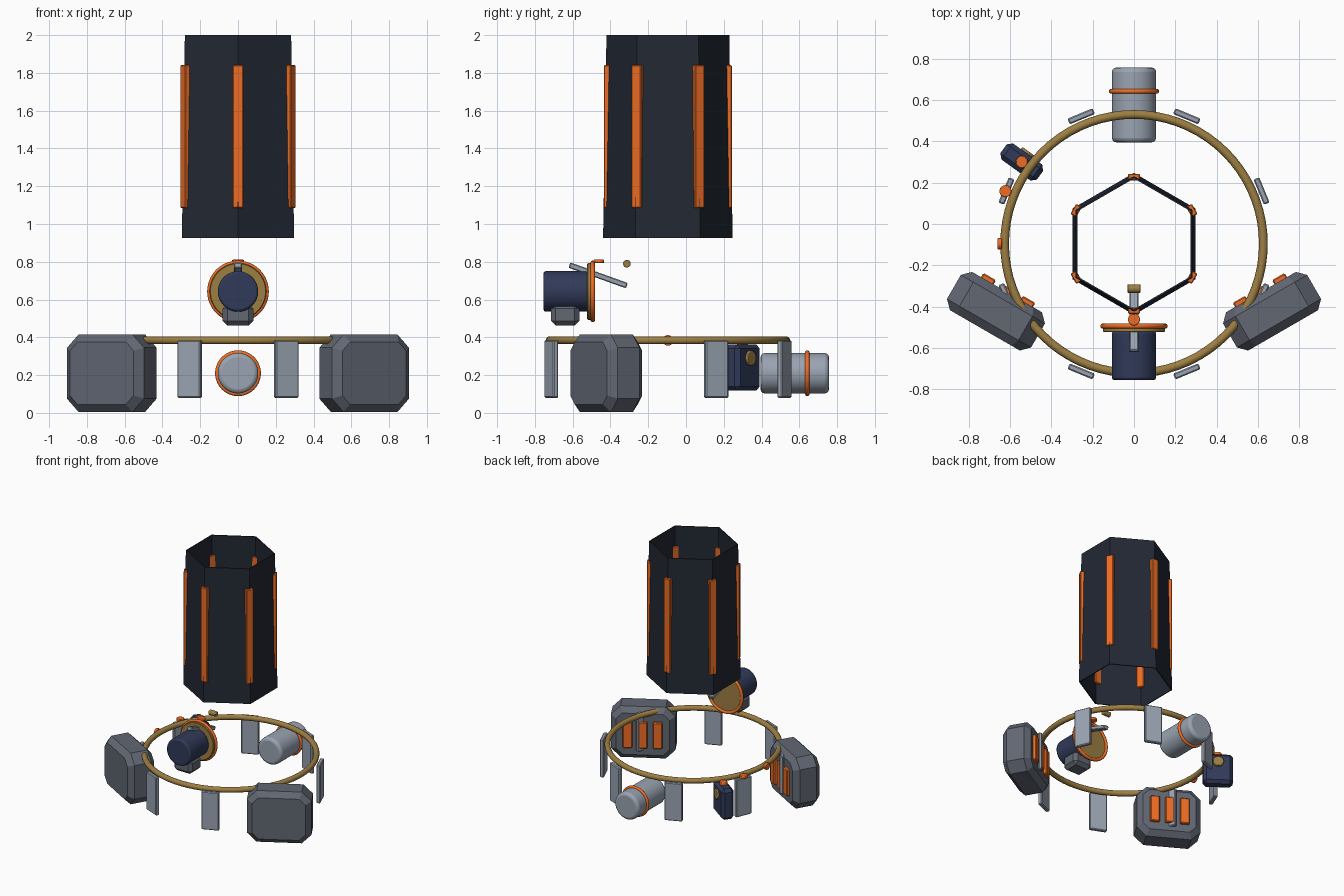
import bpy, bmesh
from math import radians, sin, cos, pi, atan2
from mathutils import Matrix, Vector

if "Cube" in bpy.data.objects:
    bpy.data.objects.remove(bpy.data.objects["Cube"])

CY = -0.096  # centre of the ring and the tube in y


def mat(name, rgb):
    m = bpy.data.materials.new(name)
    m.diffuse_color = (*rgb, 1)
    m.use_nodes = True
    m.node_tree.nodes["Principled BSDF"].inputs["Base Color"].default_value = m.diffuse_color
    return m


TUBE = mat("dark_slate", (0.016, 0.021, 0.034))
ORANGE = mat("orange", (0.85, 0.15, 0.018))
GOLD = mat("brass", (0.34, 0.21, 0.055))
NAVY = mat("navy", (0.03, 0.042, 0.1))
STEEL = mat("steel", (0.12, 0.135, 0.17))
LIGHT = mat("light_grey", (0.32, 0.37, 0.44))


def finish(o, name, m, bevel=0, segs=1, smooth=False):
    o.name = name
    o.data.materials.append(m)
    if smooth:
        bpy.ops.object.shade_smooth_by_angle(angle=radians(40))
    if bevel:
        b = o.modifiers.new("bevel", "BEVEL")
        b.width, b.segments, b.limit_method = bevel, segs, "ANGLE"
    return o


def box(name, loc, size, m, rot=(0, 0, 0), bevel=0.005):
    bpy.ops.mesh.primitive_cube_add(size=1, location=loc, rotation=rot)
    o = bpy.context.object
    o.scale = size
    bpy.ops.object.transform_apply(location=False, rotation=False, scale=True)
    return finish(o, name, m, bevel)


def cyl(name, loc, r, depth, m, axis=(0, 0, 1), bevel=0.004, segs=2, verts=40):
    rot = Vector(axis).to_track_quat("Z", "Y").to_euler()
    bpy.ops.mesh.primitive_cylinder_add(radius=r, depth=depth, vertices=verts, location=loc, rotation=rot)
    return finish(bpy.context.object, name, m, bevel, segs, True)


def torus(name, loc, R, r, m, rot=(0, 0, 0)):
    bpy.ops.mesh.primitive_torus_add(major_radius=R, minor_radius=r, major_segments=72,
                                     minor_segments=14, location=loc, rotation=rot)
    return finish(bpy.context.object, name, m, smooth=True)


def loft(name, loops, m, closed=False, matrix=Matrix()):
    """Join loops of equal length with quads; cap the ends unless closed."""
    bm = bmesh.new()
    vs = [[bm.verts.new(p) for p in l] for l in loops]
    n = len(vs[0])
    pairs = list(zip(vs, vs[1:])) + ([(vs[-1], vs[0])] if closed else [])
    for a, b in pairs:
        for i in range(n):
            j = (i + 1) % n
            bm.faces.new((a[i], a[j], b[j], b[i]))
    if not closed:
        bm.faces.new(vs[0])
        bm.faces.new(vs[-1])
    bmesh.ops.recalc_face_normals(bm, faces=bm.faces)
    me = bpy.data.meshes.new(name)
    bm.to_mesh(me)
    bm.free()
    o = bpy.data.objects.new(name, me)
    bpy.context.collection.objects.link(o)
    o.matrix_world = matrix
    return finish(o, name, m)


# Hexagonal tapered open tube with a strip on each corner
def hexagon(r, z):
    return [(r * cos(pi / 6 + k * pi / 3), CY + r * sin(pi / 6 + k * pi / 3), z) for k in range(6)]


loft("hex_tube", [hexagon(0.343, 0.925), hexagon(0.325, 2.0), hexagon(0.316, 2.0), hexagon(0.334, 0.925)],
     TUBE, closed=True)
for k in range(6):
    a = pi / 6 + k * pi / 3
    box(f"tube_strip_{k}", (0.323 * cos(a), CY + 0.323 * sin(a), 1.463), (0.032, 0.056, 0.755),
        ORANGE, (0, 0, a), 0.004)

# Base ring with hanging plates
torus("base_ring", (0, CY, 0.384), 0.626, 0.021, GOLD)
for k in range(8):
    a = radians(22.5 + 45 * k)
    box(f"hanging_plate_{k}", (0.668 * cos(a), CY + 0.668 * sin(a), 0.232), (0.03, 0.132, 0.305),
        LIGHT, (0, 0, a), 0.006)


# Side pods: chamfered octagonal blocks with three vents on the back
def octagon(w, h, c, y):
    return [(x, y, z) for x, z in ((w, c - h), (w, h - c), (w - c, h), (c - w, h),
                                   (-w, h - c), (-w, c - h), (c - w, -h), (w - c, -h))]


for side, s in (("left", -1), ("right", 1)):
    M = Matrix.Translation((s * 0.668, -0.422, 0.21)) @ Matrix.Rotation(s * radians(30), 4, "Z")
    loft(f"{side}_pod", [octagon(0.195, 0.165, 0.047, -0.107), octagon(0.235, 0.205, 0.07, -0.067),
                         octagon(0.235, 0.205, 0.07, 0.067), octagon(0.195, 0.165, 0.047, 0.107)],
         STEEL, matrix=M)
    for i in (-1, 0, 1):
        box(f"{side}_pod_vent_{i + 1}", M @ Vector((i * 0.11, 0.115, 0)), (0.07, 0.03, 0.21),
            ORANGE, (0, 0, s * radians(30)), 0.006)

# Rear canister with band
cyl("rear_canister", (0, 0.576, 0.21), 0.107, 0.362, LIGHT, (0, 1, 0), 0.022, 3, 48)
torus("canister_band", (0, 0.642, 0.21), 0.109, 0.012, ORANGE, (pi / 2, 0, 0))

# Front drum with dish, rim and mount
Z = 0.643
cyl("drum", (0, -0.636, Z), 0.107, 0.238, NAVY, (0, 1, 0), 0.012, 2, 48)
cyl("dish", (0, -0.508, Z), 0.15, 0.03, GOLD, (0, 1, 0), 0.004, 1, 64)
torus("dish_rim", (0, -0.494, Z), 0.151, 0.012, ORANGE, (pi / 2, 0, 0))
box("drum_mount", (0, -0.64, 0.52), (0.163, 0.15, 0.115), STEEL, bevel=0.025)

# Tilted lever above the drum
box("lever", (0, -0.465, 0.728), (0.042, 0.323, 0.03), LIGHT, (atan2(-0.109, 0.304), 0, 0))
cyl("lever_button", (0, -0.462, 0.802), 0.029, 0.018, ORANGE)
cyl("lever_pin", (0, -0.313, 0.79), 0.02, 0.064, GOLD, (1, 0, 0))

# Navy sensor box at the rear left, with lens
rot = radians(-36)
M = Matrix.Translation((-0.543, 0.3, 0.24)) @ Matrix.Rotation(rot, 4, "Z")
box("sensor_box", M.translation, (0.218, 0.096, 0.245), NAVY, (0, 0, rot), 0.022)
cyl("sensor_lens", M @ Vector((0, 0.046, 0.05)), 0.04, 0.03, GOLD, M.to_3x3() @ Vector((0, 1, 0)))

# Round buttons on the sensor box, a plate and the ring
cyl("sensor_button", (-0.543, 0.3, 0.372), 0.029, 0.024, ORANGE)
cyl("plate_button", (-0.622, 0.159, 0.393), 0.029, 0.022, ORANGE)
cyl("ring_button", (-0.649, CY, 0.384), 0.028, 0.022, ORANGE, (1, 0, 0))
